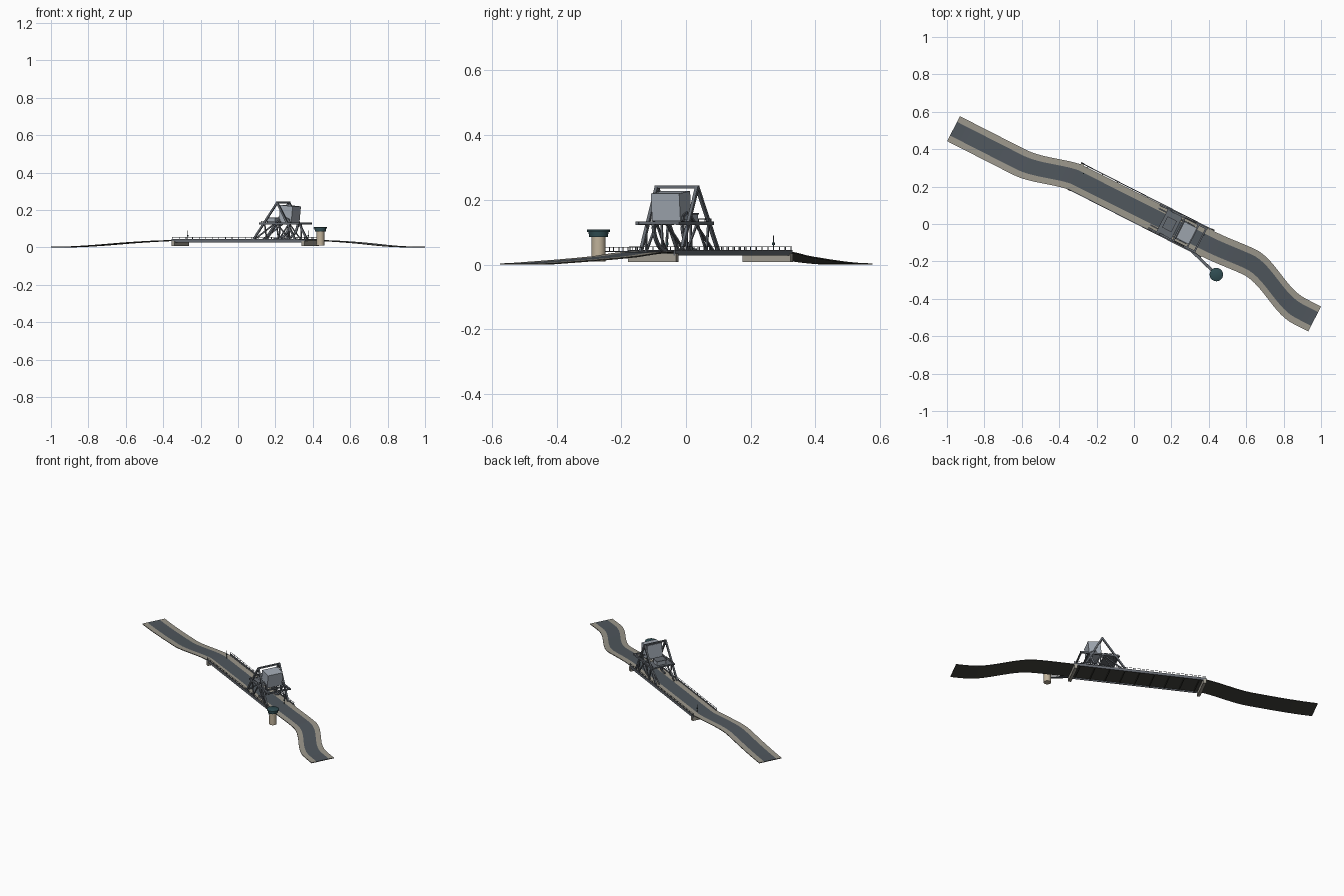
import bpy, bmesh, math
from mathutils import Vector, Matrix

if "Cube" in bpy.data.objects:
    bpy.data.objects.remove(bpy.data.objects["Cube"])

# Everything is laid out along a local u axis (road) and v axis (across), then turned
TURN = Matrix.Rotation(math.radians(-27), 4, 'Z')
VC = 0.085                                   # bridge centre line
DECK = 0.04


def material(name, rgb):
    m = bpy.data.materials.new(name)
    m.diffuse_color = (*rgb, 1)
    m.use_nodes = True
    m.node_tree.nodes["Principled BSDF"].inputs["Base Color"].default_value = m.diffuse_color
    return m


ASPHALT = material("asphalt", (0.08, 0.095, 0.11))
SHOULDER = material("shoulder", (0.33, 0.31, 0.26))
UNDER = material("underside", (0.06, 0.06, 0.05))
STEEL = material("steel", (0.13, 0.145, 0.165))
PALE = material("pale_steel", (0.36, 0.40, 0.45))
CONCRETE = material("concrete", (0.36, 0.34, 0.29))
TAN = material("tan_wall", (0.52, 0.44, 0.32))
TEAL = material("teal_roof", (0.03, 0.075, 0.085))


def finish(name, bm, *mats):
    bmesh.ops.recalc_face_normals(bm, faces=bm.faces)
    me = bpy.data.meshes.new(name)
    bm.to_mesh(me)
    bm.free()
    for m in mats:
        me.materials.append(m)
    ob = bpy.data.objects.new(name, me)
    bpy.context.collection.objects.link(ob)
    ob.matrix_world = TURN
    return ob


def add_box(bm, c, s):
    bmesh.ops.create_cube(bm, size=1, matrix=Matrix.Translation(c) @ Matrix.Diagonal((*s, 1)))


def add_bar(bm, a, b, t, w=None):
    a, b = Vector(a), Vector(b)
    d = b - a
    x = d.normalized()
    side = Vector((0, 0, 1)).cross(x)
    side = side.normalized() if side.length > 1e-4 else Vector((0, 1, 0))
    rot = Matrix((x, side, x.cross(side))).transposed().to_4x4()
    bmesh.ops.create_cube(bm, size=1, matrix=Matrix.Translation((a + b) / 2) @ rot
                          @ Matrix.Diagonal((d.length, w or t, t, 1)))


def bars(name, mat, segs, t, w=None):
    bm = bmesh.new()
    for a, b in segs:
        add_bar(bm, a, b, t, w)
    return finish(name, bm, mat)


def boxes(name, mat, items):
    bm = bmesh.new()
    for c, s in items:
        add_box(bm, c, s)
    return finish(name, bm, mat)


def step(a, b, x):
    t = min(1, max(0, (x - a) / (b - a)))
    return t * t * (3 - 2 * t)


# Road: thin ribbon with dark lane and pale shoulders
def road(name, u0, u1, n):
    bm = bmesh.new()
    rings = []
    for i in range(n + 1):
        u = u0 + (u1 - u0) * i / n
        if u < 0:
            v, h = 0.016 + 0.069 * step(-0.70, -0.34, u), step(-1.09, -0.36, u)
        else:
            v = VC + 0.015 * step(0.4, 0.68, u) - 0.114 * step(0.64, 1.0, u)
            h = 1 - step(0.38, 1.09, u)
        z = 0.004 + (DECK - 0.004) * h
        prof = [(-.075, 0), (-.041, 0), (.041, 0), (.075, 0), (.075, -.004), (-.075, -.004)]
        rings.append([bm.verts.new((u, v + dv, z + dz)) for dv, dz in prof])
    kinds = [1, 0, 1, 2, 2, 2]
    for r, s in zip(rings, rings[1:]):
        for k in range(6):
            f = bm.faces.new((r[k], r[(k + 1) % 6], s[(k + 1) % 6], s[k]))
            f.material_index = kinds[k]
    for r in (rings[0], rings[-1]):
        bm.faces.new(r).material_index = 2
    finish(name, bm, ASPHALT, SHOULDER, UNDER)


road("approach_left", -1.091, -0.4, 24)
road("bridge_deck", -0.4, 0.4, 1)
road("approach_right", 0.4, 1.091, 24)

# Abutments and side girders
boxes("abutments", CONCRETE, [((u, VC, 0.021), (0.018, 0.166, 0.027)) for u in (-0.39, 0.39)])
sides = (VC - 0.078, VC + 0.078)
boxes("girders", STEEL, [((0, v, 0.036), (0.8, 0.005, 0.017)) for v in sides])
boxes("cross_beams", UNDER, [((-0.36 + 0.09 * i, VC, 0.034), (0.006, 0.15, 0.006)) for i in range(9)])

# Railings
boxes("railing_posts", STEEL, [((-0.395 + 0.0395 * i, v, 0.05), (0.0025, 0.0025, 0.012))
                               for i in range(21) for v in sides])
bars("railings", STEEL, [((-0.4, v, z), (0.4, v, z)) for v in sides for z in (0.055,)], 0.0015)

# Slim signal masts at both ends
boxes("signal_masts", STEEL, [((u, 0.118, 0.065), (0.002, 0.002, 0.05)) for u in (-0.363, 0.36)])
boxes("signal_heads", TEAL, [((u, 0.118, 0.064), (0.005, 0.008, 0.008)) for u in (-0.363, 0.36)])

# Lifting tower: two A frames joined by cross beams
legs, braces, ties = [], [], []
for v in (0.015, 0.155):
    top = (0.228, v, 0.24)
    legs += [((0.082, v, 0.038), top), ((0.338, v, 0.038), top)]
    legs += [((0.122, v, 0.128), (0.362, v, 0.128))]
    braces += [((0.165, v, 0.04), (0.228, v, 0.128)), ((0.30, v, 0.04), (0.228, v, 0.128)),
               ((0.152, v, 0.128), (0.165, v, 0.04)), ((0.30, v, 0.128), (0.30, v, 0.04))]
bars("tower_legs", STEEL, legs, 0.010)
bars("tower_braces", STEEL, braces, 0.006)
bars("tower_cross_beams", STEEL, [((u, 0.010, z), (u, 0.160, z)) for u, z in
                                  ((0.228, 0.24), (0.13, 0.128), (0.31, 0.128), (0.355, 0.128))], 0.009)

# Rolling segments: curved girders carrying the counterweight
bm = bmesh.new()
for v in (0.035, 0.135):
    pts = []
    for i in range(11):
        a = math.radians(-95 + 110 * i / 10)
        pts.append(Vector((0.205 + 0.085 * math.cos(a), v, 0.128 + 0.085 * math.sin(a))))
    for a, b in zip(pts, pts[1:]):
        add_bar(bm, a, b, 0.012, 0.008)
    add_bar(bm, pts[-1], (0.26, v, 0.16), 0.008)
    add_bar(bm, (0.08, v, 0.042), (0.235, v, 0.15), 0.007)
    add_bar(bm, (0.235, v, 0.15), pts[2], 0.006)
finish("rolling_segments", bm, STEEL)

# Counterweight, slightly leaning block with a stepped base
ob = boxes("counterweight", PALE, [((0, 0, 0), (0.075, 0.098, 0.085)),
                                   ((-0.002, 0, -0.044), (0.055, 0.09, 0.012))])
ob.matrix_world = TURN @ Matrix.Translation((0.268, VC, 0.181)) @ Matrix.Rotation(math.radians(6), 4, 'Y')

# Machinery house on its platform
boxes("machinery_platform", STEEL, [((0.172, VC, 0.129), (0.085, 0.14, 0.004))])
boxes("machinery_house", PALE, [((0.170, VC, 0.143), (0.05, 0.06, 0.024))])
boxes("machinery_roof", STEEL, [((0.170, VC, 0.157), (0.056, 0.066, 0.004))])
bars("platform_rails", STEEL, [((0.13, v, 0.141), (0.215, v, 0.141)) for v in (0.017, 0.153)]
     + [((u, v, 0.128), (u, v, 0.141)) for u in (0.13, 0.17, 0.215) for v in (0.017, 0.153)], 0.002)


# Round control tower
def lathe(name, mat, prof):
    bm = bmesh.new()
    n = 24
    rings = [[bm.verts.new((0.515 + r * math.cos(k * math.tau / n),
                            -0.041 + r * math.sin(k * math.tau / n), z)) for k in range(n)] for r, z in prof]
    for a, b in zip(rings, rings[1:]):
        for k in range(n):
            bm.faces.new((a[k], a[(k + 1) % n], b[(k + 1) % n], b[k]))
    bm.faces.new(rings[0])
    bm.faces.new(rings[-1])
    for f in bm.faces:
        f.smooth = len(f.verts) == 4
    ob = finish(name, bm, mat)
    bpy.ops.object.select_all(action='DESELECT')
    ob.select_set(True)
    bpy.context.view_layer.objects.active = ob
    bpy.ops.object.shade_smooth_by_angle(angle=math.radians(35))


lathe("control_tower_wall", TAN, [(0.022, 0.01), (0.021, 0.086)])
lathe("control_tower_cabin", TEAL, [(0.029, 0.085), (0.031, 0.101), (0.036, 0.101), (0.036, 0.107), (0.033, 0.109)])

# Footbridge from the deck to the control tower
bars("footbridge_floor", STEEL, [((0.34, 0.012, 0.041), (0.50, -0.036, 0.041))], 0.003, 0.014)
bars("footbridge_rails", STEEL, [((0.34, 0.012 + d, 0.054), (0.50, -0.036 + d, 0.054)) for d in (-.007, .007)]
     + [((0.34 + 0.04 * i, 0.012 - 0.012 * i + d, 0.041), (0.34 + 0.04 * i, 0.012 - 0.012 * i + d, 0.054))
        for i in range(5) for d in (-.007, .007)], 0.002)
